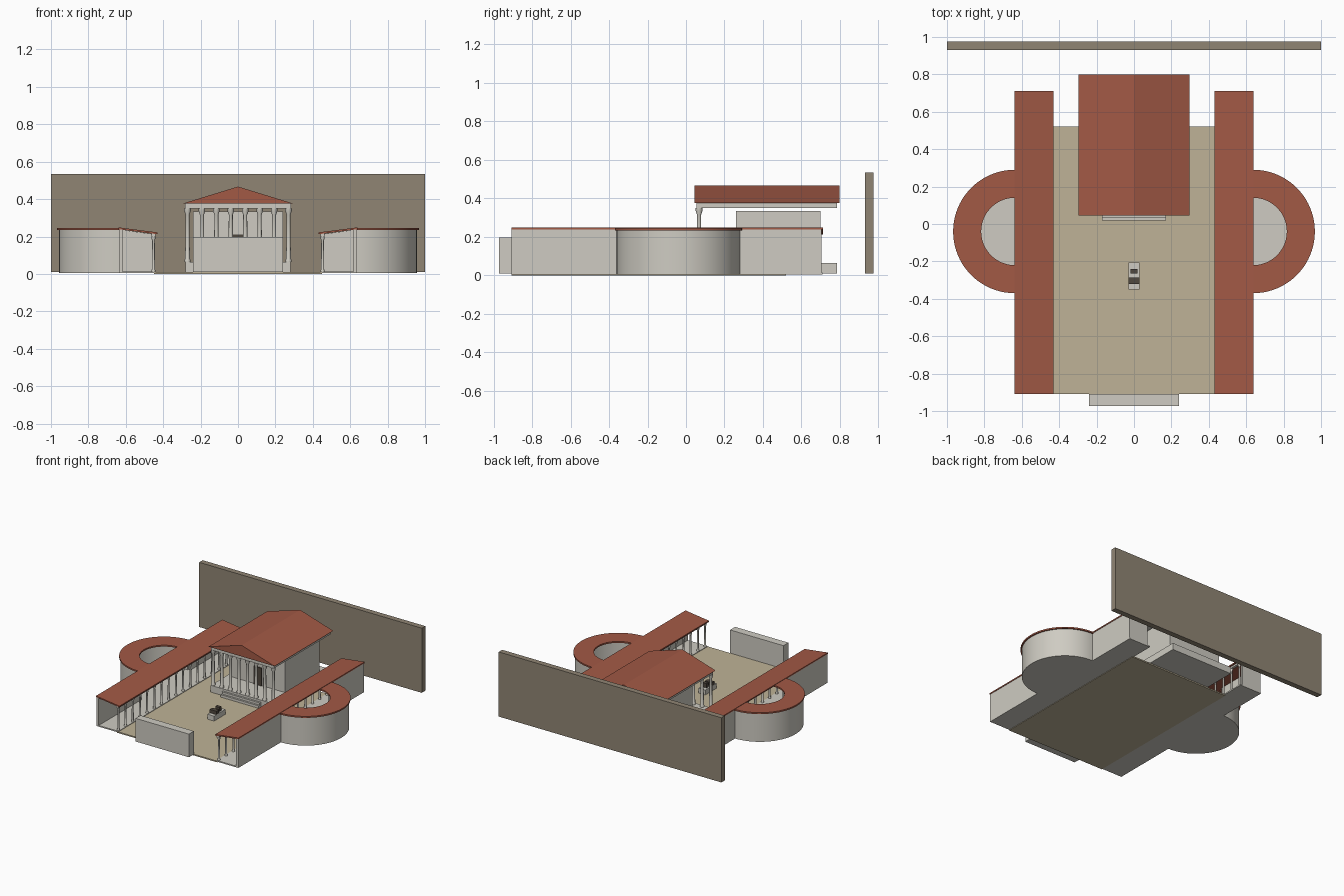
import bpy, bmesh, math

if "Cube" in bpy.data.objects:
    bpy.data.objects.remove(bpy.data.objects["Cube"])


def mat(name, r, g, b):
    m = bpy.data.materials.new(name)
    m.diffuse_color = (r, g, b, 1)
    m.use_nodes = True
    m.node_tree.nodes["Principled BSDF"].inputs["Base Color"].default_value = m.diffuse_color
    return m


STONE = mat("pale_stone", 0.62, 0.60, 0.54)
PAVING = mat("pavement", 0.52, 0.45, 0.31)
TILE = mat("roof_tile", 0.36, 0.10, 0.06)
TUFF = mat("dark_stone", 0.28, 0.235, 0.175)
BRONZE = mat("bronze", 0.08, 0.065, 0.05)


def finish(name, bm, material, smooth=False):
    bmesh.ops.recalc_face_normals(bm, faces=bm.faces)
    me = bpy.data.meshes.new(name)
    bm.to_mesh(me)
    bm.free()
    me.materials.append(material)
    ob = bpy.data.objects.new(name, me)
    bpy.context.collection.objects.link(ob)
    if smooth:
        bpy.ops.object.select_all(action='DESELECT')
        bpy.context.view_layer.objects.active = ob
        ob.select_set(True)
        bpy.ops.object.shade_smooth_by_angle(angle=math.radians(35))
    return ob


def extrude(bm, pts, vec):
    f = bm.faces.new([bm.verts.new(p) for p in pts])
    r = bmesh.ops.extrude_face_region(bm, geom=[f])
    verts = [v for v in r["geom"] if isinstance(v, bmesh.types.BMVert)]
    bmesh.ops.translate(bm, verts=verts, vec=vec)


def box(name, x, y, z, material=STONE):
    bm = bmesh.new()
    extrude(bm, [(x[0], y[0], z[0]), (x[1], y[0], z[0]), (x[1], y[1], z[0]), (x[0], y[1], z[0])],
            (0, 0, z[1] - z[0]))
    return finish(name, bm, material)


def prism_y(name, profile, y, material):
    bm = bmesh.new()
    extrude(bm, [(x, y[0], z) for x, z in profile], (0, y[1] - y[0], 0))
    return finish(name, bm, material)


def columns(name, places, z0, z1, r):
    # turned shaft with square base and capital blocks
    bm = bmesh.new()
    h = z1 - z0
    prof = [(1.35, 0), (1.35, .03), (1, .06), (.85, .88), (1.4, .95), (1.4, 1)]
    n = 12
    for px, py in places:
        rings = [[bm.verts.new((px + r * k * math.cos(2 * math.pi * i / n),
                                py + r * k * math.sin(2 * math.pi * i / n), z0 + h * t))
                  for i in range(n)] for k, t in prof]
        for a, b in zip(rings, rings[1:]):
            for i in range(n):
                bm.faces.new((a[i], a[(i + 1) % n], b[(i + 1) % n], b[i]))
        bm.faces.new(rings[0][::-1])
        bm.faces.new(rings[-1])
    return finish(name, bm, STONE, True)


def half_ring(name, s, r0, r1, z, material):
    # half annulus on the outer side of a portico; r0 = 0 gives a half disc
    cx, cy, n = 0.637, -0.04, 40
    arc = [math.pi * i / n - math.pi / 2 for i in range(n + 1)]
    bm = bmesh.new()

    def row(r, h):
        return [bm.verts.new((s * (cx + r * math.cos(a)), cy + r * math.sin(a), h)) for a in arc]
    if r0 == 0:
        pts = [(s * (cx + r1 * math.cos(a)), cy + r1 * math.sin(a), z[0]) for a in arc]
        extrude(bm, pts, (0, 0, z[1] - z[0]))
    else:
        rows = [row(r0, z[0]), row(r1, z[0]), row(r1, z[1]), row(r0, z[1])]
        for k in range(4):
            a, b = rows[k], rows[(k + 1) % 4]
            for i in range(n):
                bm.faces.new((a[i], a[i + 1], b[i + 1], b[i]))
        for e in (0, n):
            bm.faces.new([rw[e] for rw in rows])
    return finish(name, bm, material, True)


# court, rear precinct wall, front wall
box("court_floor", (-.45, .45), (-.908, .52), (0, .01), PAVING)
box("precinct_wall", (-1, 1), (.93, .975), (.01, .535), TUFF)
box("front_wall", (-.24, .24), (-.972, -.908), (.01, .198))

# temple: podium, steps, cella, columns, entablature, roof
box("temple_podium", (-.28, .28), (.05, .785), (.01, .065))
for i in range(2):
    box(f"temple_step_{i}", (-.17, .17), (.02 + .015 * i, .05), (.01, .03 + .018 * i))
box("temple_cella", (-.24, .24), (.26, .70), (.065, .335))
box("temple_door", (-.035, .035), (.252, .262), (.065, .21), BRONZE)
columns("temple_columns", [(-.27 + .54 * i / 7, .068) for i in range(8)], .065, .35, .0125)
box("temple_entablature", (-.283, .283), (.055, .785), (.35, .376))
prism_y("temple_roof", [(-.297, .376), (.297, .376), (0, .467)], (.045, .798), TILE)

# porticoes and hemicycles, both sides
for side, s in (("left", -1), ("right", 1)):
    def sx(a, b):
        return tuple(sorted((s * a, s * b)))
    box(side + "_portico_floor", sx(.44, .637), (-.906, .71), (.004, .014))
    box(side + "_portico_wall_front", sx(.617, .637), (-.906, -.355), (.01, .24))
    box(side + "_portico_wall_rear", sx(.617, .637), (.275, .705), (.01, .24))
    prism_y(side + "_portico_end_wall", [(s * .46, .01), (s * .62, .01), (s * .62, .236), (s * .46, .214)],
            (.69, .705), STONE)
    columns(side + "_portico_columns", [(s * .452, -.89 + 1.57 * i / 17) for i in range(18)],
            .014, .2, .008)
    box(side + "_portico_architrave", sx(.442, .462), (-.906, .705), (.2, .216))
    prism_y(side + "_portico_roof", [(s * .43, .212), (s * .64, .239), (s * .64, .249), (s * .43, .222)],
            (-.908, .712), TILE)
    half_ring(side + "_hemicycle_floor", s, 0, .32, (.004, .014), STONE)
    half_ring(side + "_hemicycle_wall", s, .302, .32, (.01, .236), STONE)
    half_ring(side + "_hemicycle_roof", s, .18, .33, (.234, .246), TILE)

# chariot monument in the court
box("monument_base", (-.03, .03), (-.35, -.205), (.01, .05))
box("chariot_body", (-.03, .03), (-.32, -.285), (.05, .078), BRONZE)
box("chariot_rider", (-.018, .018), (-.265, -.24), (.05, .085), BRONZE)
